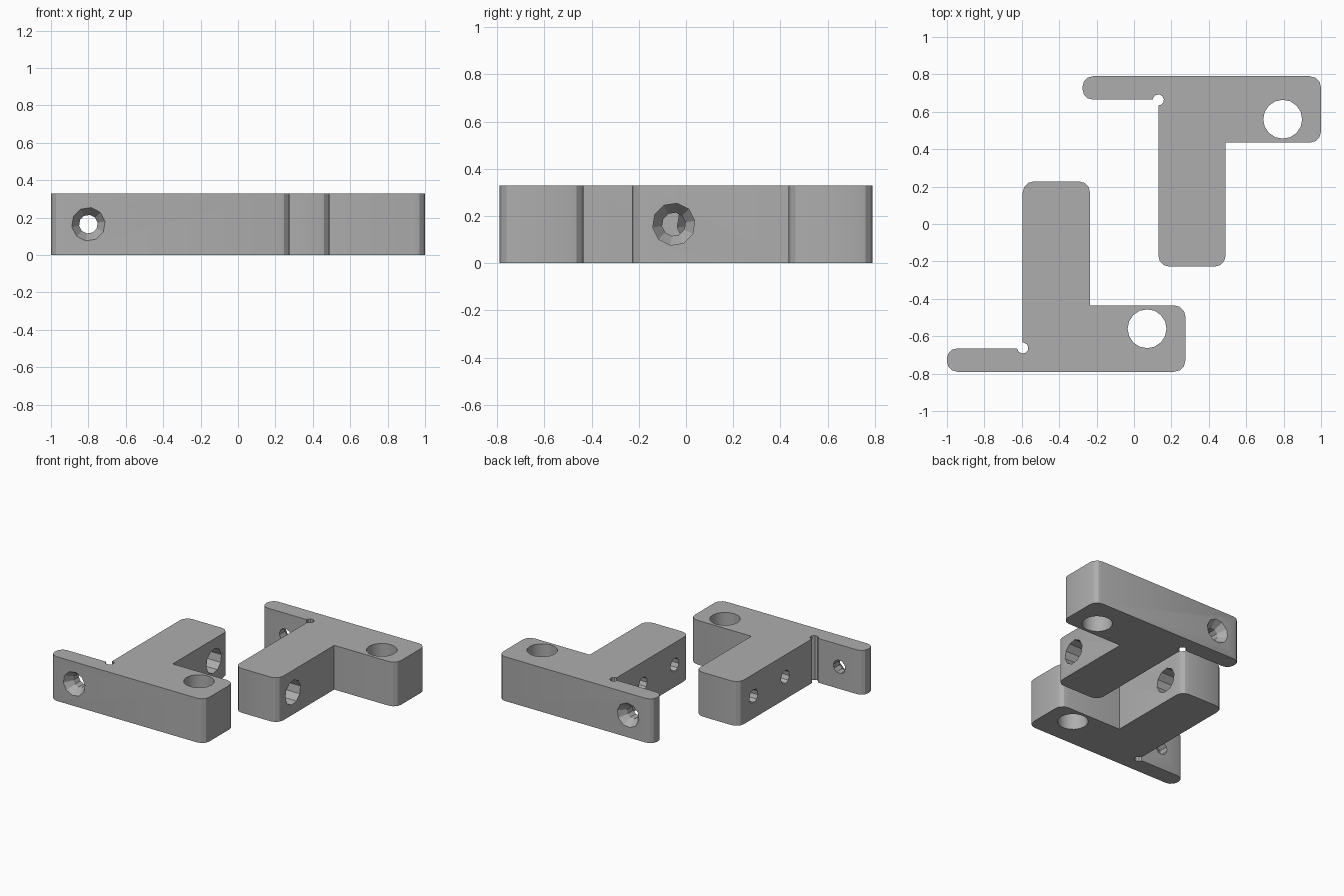
import bpy, bmesh, math
from mathutils import Vector

cube = bpy.data.objects.get("Cube")
if cube:
    bpy.data.objects.remove(cube, do_unlink=True)

HEIGHT, MID = 0.33, 0.165

grey = bpy.data.materials.new("plain grey")
grey.use_nodes = True
grey.diffuse_color = (0.42, 0.42, 0.42, 1)
grey.node_tree.nodes["Principled BSDF"].inputs["Base Color"].default_value = grey.diffuse_color

# Bracket outline: x, y, corner radius (0 = sharp)
OUTLINE = [(-1, -0.79, 0.055), (0.275, -0.79, 0.06), (0.275, -0.435, 0.06),
           (-0.235, -0.435, 0), (-0.235, 0.228, 0.06), (-0.595, 0.228, 0.06),
           (-0.595, -0.665, 0), (-1, -0.665, 0.055)]


def rounded(outline, steps=3):
    """Replace each marked right-angle corner by a faceted arc."""
    pts = []
    for i, (x, y, r) in enumerate(outline):
        p = Vector((x, y))
        if not r:
            pts.append(p)
            continue
        a = (Vector(outline[i - 1][:2]) - p).normalized() * r
        b = (Vector(outline[(i + 1) % len(outline)][:2]) - p).normalized() * r
        for k in range(steps + 1):
            t = math.pi / 2 * k / steps
            pts.append(p + a * (1 - math.sin(t)) + b * (1 - math.cos(t)))
    return pts


def make_object(name, bm):
    bmesh.ops.recalc_face_normals(bm, faces=bm.faces)
    mesh = bpy.data.meshes.new(name)
    bm.to_mesh(mesh)
    bm.free()
    mesh.materials.append(grey)
    obj = bpy.data.objects.new(name, mesh)
    bpy.context.collection.objects.link(obj)
    return obj


def add_bore(bm, start, axis, rings, sides):
    """Closed turned shape; rings are (distance along axis, radius)."""
    axis = Vector(axis)
    u = axis.orthogonal().normalized()
    v = axis.cross(u)
    loops = []
    for dist, r in rings:
        loop = []
        for k in range(sides):
            t = math.tau * k / sides
            loop.append(bm.verts.new(Vector(start) + axis * dist
                                     + (u * math.cos(t) + v * math.sin(t)) * r))
        loops.append(loop)
    bm.faces.new(loops[0])
    bm.faces.new(loops[-1])
    for lo, hi in zip(loops, loops[1:]):
        for k in range(sides):
            n = (k + 1) % sides
            bm.faces.new((lo[k], lo[n], hi[n], hi[k]))


def make_bracket(name, side, shift):
    # Solid body
    bm = bmesh.new()
    base = bm.faces.new([bm.verts.new((p.x + shift, p.y * side, 0)) for p in rounded(OUTLINE)])
    ext = bmesh.ops.extrude_face_region(bm, geom=[base])["geom"]
    bmesh.ops.translate(bm, vec=(0, 0, HEIGHT),
                        verts=[g for g in ext if isinstance(g, bmesh.types.BMVert)])
    body = make_object(name, bm)

    # Drilled holes
    bm = bmesh.new()
    through = HEIGHT + 0.1
    add_bore(bm, (0.07 + shift, -0.56 * side, -0.05), (0, 0, 1), [(0, 0.104), (through, 0.104)], 16)
    add_bore(bm, (-0.595 + shift, -0.663 * side, -0.05), (0, 0, 1), [(0, 0.03), (through, 0.03)], 10)
    # Countersunk hole in the thin plate
    add_bore(bm, (-0.8 + shift, -0.79 * side, MID), (0, side, 0),
             [(-0.02, 0.09), (0, 0.09), (0.06, 0.05), (0.2, 0.05)], 10)
    # Deep countersunk hole through the web
    add_bore(bm, (-0.235 + shift, 0.052 * side, MID), (-1, 0, 0),
             [(-0.05, 0.09), (0.23, 0.09), (0.29, 0.05), (0.45, 0.05)], 10)
    # Blind hole in the web
    add_bore(bm, (-0.595 + shift, -0.32 * side, MID), (1, 0, 0), [(-0.05, 0.05), (0.25, 0.05)], 10)
    cutter = make_object(name + "_cutter", bm)
    cutter.hide_render = True

    cut = body.modifiers.new("holes", "BOOLEAN")
    cut.operation = "DIFFERENCE"
    cut.solver = "EXACT"
    cut.object = cutter
    bpy.ops.object.select_all(action="DESELECT")
    body.select_set(True)
    bpy.context.view_layer.objects.active = body
    bpy.ops.object.modifier_apply(modifier=cut.name)
    bpy.data.objects.remove(cutter, do_unlink=True)
    bpy.ops.object.shade_smooth_by_angle(angle=math.radians(25))


# Mirrored pair
make_bracket("front_bracket", 1, 0)
make_bracket("back_bracket", -1, 0.725)
